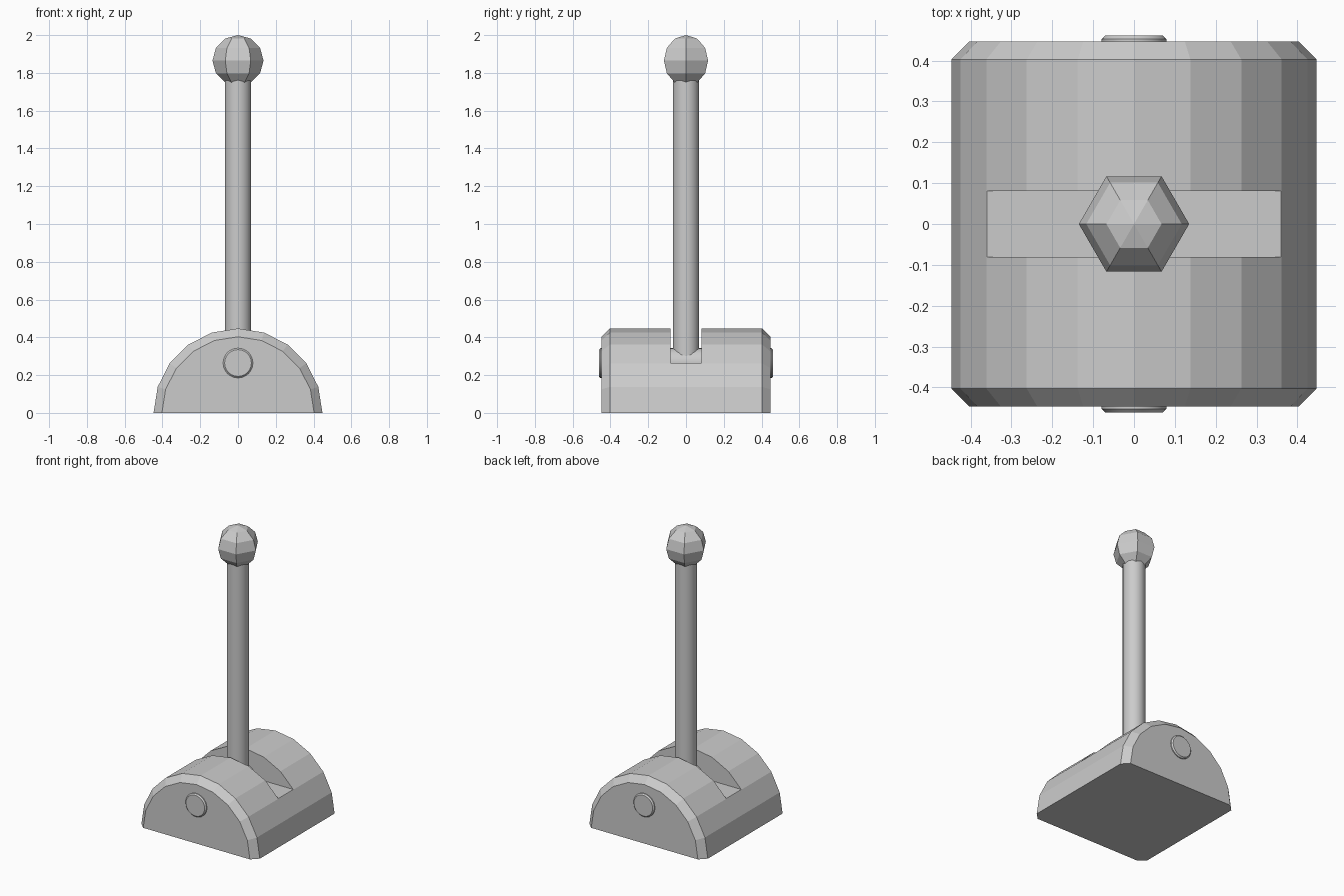
import bpy, bmesh, math

if "Cube" in bpy.data.objects:
    bpy.data.objects.remove(bpy.data.objects["Cube"])


def loft(name, profile, sides, axis='Z', origin=(0, 0, 0), half=False):
    """Stack (radius, position) rings along Z or Y; half keeps only z >= 0."""
    bm = bmesh.new()
    rings = []
    count = sides // 2 + 1 if half else sides
    for r, h in profile:
        ring = []
        for i in range(1 if r == 0 else count):
            a = 2 * math.pi * i / sides
            u, v = r * math.cos(a), r * math.sin(a)
            p = (u, v, h) if axis == 'Z' else (u, h, v)
            ring.append(bm.verts.new([c + o for c, o in zip(p, origin)]))
        rings.append(ring)
    for a, b in zip(rings, rings[1:]):
        for i in range(count):
            j = (i + 1) % count
            quad = [a[i % len(a)], a[j % len(a)], b[j % len(b)], b[i % len(b)]]
            bm.faces.new(list(dict.fromkeys(quad)))
    for ring in (rings[0], rings[-1]):
        if len(ring) > 2:
            bm.faces.new(ring)
    bmesh.ops.recalc_face_normals(bm, faces=bm.faces)
    mesh = bpy.data.meshes.new(name)
    bm.to_mesh(mesh)
    bm.free()
    obj = bpy.data.objects.new(name, mesh)
    bpy.context.collection.objects.link(obj)
    return obj


def smooth(obj):
    bpy.ops.object.select_all(action='DESELECT')
    obj.select_set(True)
    bpy.context.view_layer.objects.active = obj
    bpy.ops.object.shade_smooth_by_angle(angle=math.radians(30))


# Half-round base with chamfered ends
R, C = 0.447, 0.044
base = loft("base", [(R - C, -R), (R, C - R), (R, R - C), (R - C, R)],
            20, 'Y', half=True)

# Slot across the top of the base
bpy.ops.mesh.primitive_cube_add(size=1, location=(0, 0, 0.264 + 0.25))
cutter = bpy.context.object
cutter.name = "slot_cutter"
cutter.scale = (1.2, 0.162, 0.5)
cutter.hide_render = True
cutter.hide_set(True)
slot = base.modifiers.new("slot", 'BOOLEAN')
slot.operation = 'DIFFERENCE'
slot.solver = 'EXACT'
slot.object = cutter

# Pivot pin running through the base
pin = loft("pivot_pin", [(0.071, -0.461), (0.079, -0.453), (0.079, 0.453), (0.071, 0.461)],
           24, 'Y', (0, 0, 0.264))
smooth(pin)

# Lever rod
rod = loft("lever_rod", [(0.07, 0.264), (0.07, 1.80)], 16)
smooth(rod)

# Faceted knob
K = 0.135
loft("knob", [(0 if i in (0, 6) else K * math.sin(i * math.pi / 6),
               -K * math.cos(i * math.pi / 6)) for i in range(7)],
     6, origin=(0, 0, 2 - K))
